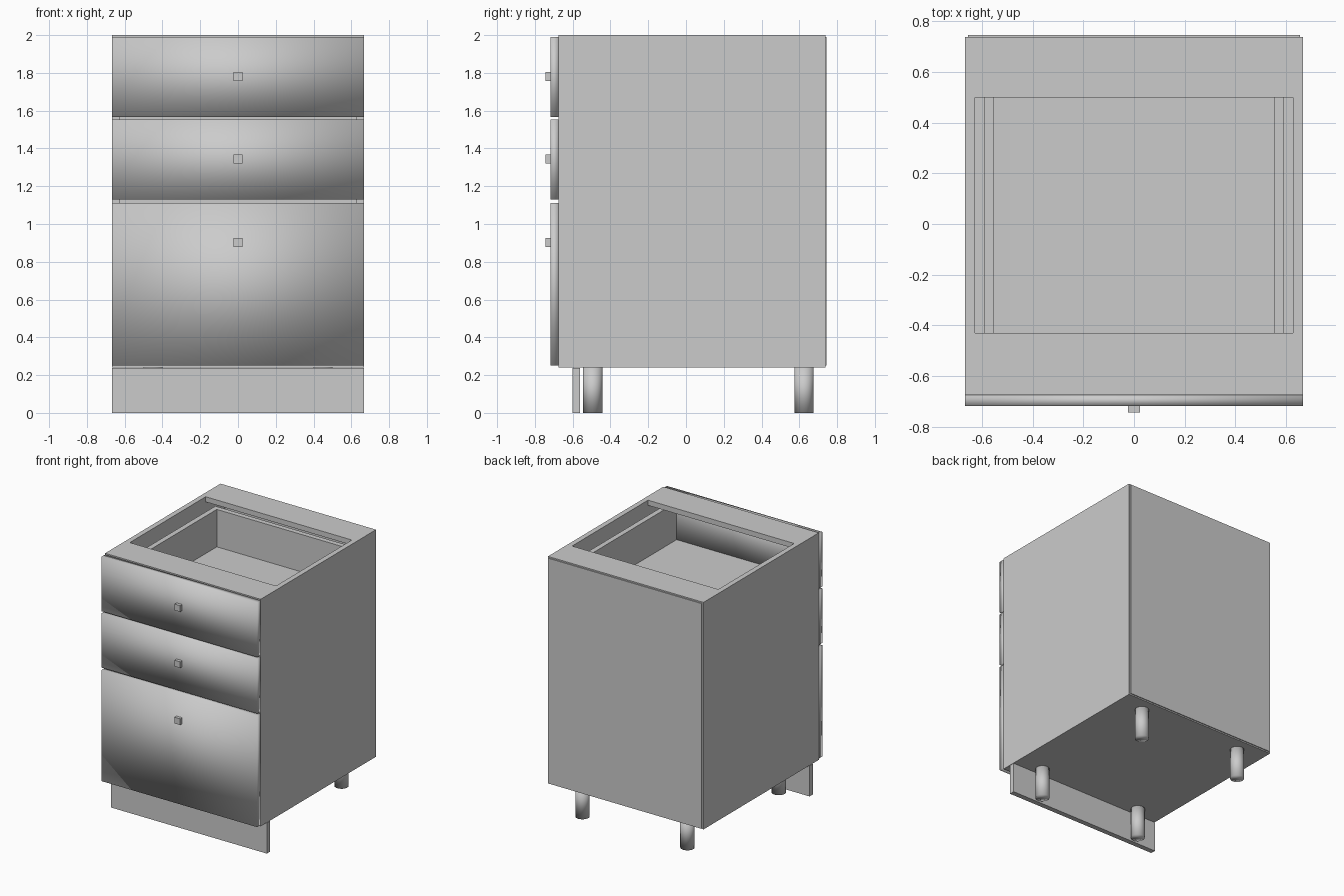
import bpy
import bmesh
from mathutils import Matrix, Vector

if "Cube" in bpy.data.objects:
    bpy.data.objects.remove(bpy.data.objects["Cube"], do_unlink=True)

GREY = (0.6, 0.6, 0.6, 1.0)
grey = bpy.data.materials.new("light grey")
grey.use_nodes = True
grey.diffuse_color = GREY
grey.node_tree.nodes["Principled BSDF"].inputs["Base Color"].default_value = GREY


def finish(name, bm, smooth=False):
    mesh = bpy.data.meshes.new(name)
    bm.to_mesh(mesh)
    bm.free()
    mesh.materials.append(grey)
    for face in mesh.polygons:
        face.use_smooth = smooth
    obj = bpy.data.objects.new(name, mesh)
    bpy.context.collection.objects.link(obj)
    return obj


def box(name, x, y, z, smooth=False):
    """Box from (low, high) ranges on each axis."""
    ranges = (x, y, z)
    size = [hi - lo for lo, hi in ranges]
    centre = Vector([(hi + lo) / 2 for lo, hi in ranges])
    bm = bmesh.new()
    bmesh.ops.create_cube(bm, size=1, matrix=Matrix.Translation(centre) @ Matrix.Diagonal((*size, 1)))
    return finish(name, bm, smooth)


def leg(name, x, y, height, radius):
    bm = bmesh.new()
    bmesh.ops.create_cone(bm, cap_ends=True, segments=24, radius1=radius, radius2=radius,
                          depth=height, matrix=Matrix.Translation((x, y, height / 2)))
    return finish(name, bm, True)


# Main dimensions
W, T = 0.667, 0.04              # half width, board thickness
INNER = W - T
FRONT, BACK = -0.675, 0.738     # carcass depth
BASE, TOP = 0.24, 2.0

# Carcass
for side, s in (("left", 1), ("right", -1)):
    box(side + "_side_panel", sorted((s * INNER, s * W)), (FRONT, BACK), (BASE, TOP))
box("bottom_panel", (-INNER, INNER), (FRONT, BACK), (BASE, BASE + T))
box("front_top_rail", (-INNER, INNER), (FRONT, -0.43), (TOP - T, TOP))
box("back_top_rail", (-INNER, INNER), (0.50, BACK), (TOP - T, TOP))
box("back_panel", (-0.655, 0.655), (BACK - 0.002, BACK + 0.007), (BASE + 0.01, TOP - 0.01))

# Drawers: front range, knob height, box range
drawers = {
    "top": ((1.567, 1.99), 1.78, (1.58, 1.91)),
    "middle": ((1.13, 1.552), 1.345, (1.143, 1.473)),
    "bottom": ((0.25, 1.112), 0.903, (0.30, 0.90)),
}
OUT, IN = 0.593, 0.553          # drawer box half widths
BOX_BACK = 0.57
for name, (front, knob, (low, high)) in drawers.items():
    box(name + "_drawer_front", (-W, W), (FRONT - 0.043, FRONT), front, smooth=True)
    box(name + "_drawer_knob", (-0.024, 0.024), (-0.743, -0.718), (knob - 0.024, knob + 0.024))
    for side, s in (("left", 1), ("right", -1)):
        box(f"{name}_drawer_{side}_wall", sorted((s * IN, s * OUT)), (FRONT, BOX_BACK), (low, high))
    box(name + "_drawer_back_wall", (-IN, IN), (BOX_BACK - T, BOX_BACK), (low, high))
    box(name + "_drawer_floor", (-IN, IN), (FRONT, BOX_BACK - T), (low, low + T))

# Plinth and legs
box("plinth", (-W, W), (-0.60, -0.56), (0, BASE - 0.003))
for depth, y in (("front", -0.494), ("back", 0.625)):
    for side, s in (("left", 1), ("right", -1)):
        leg(f"{depth}_{side}_leg", s * 0.45, y, BASE, 0.051)
